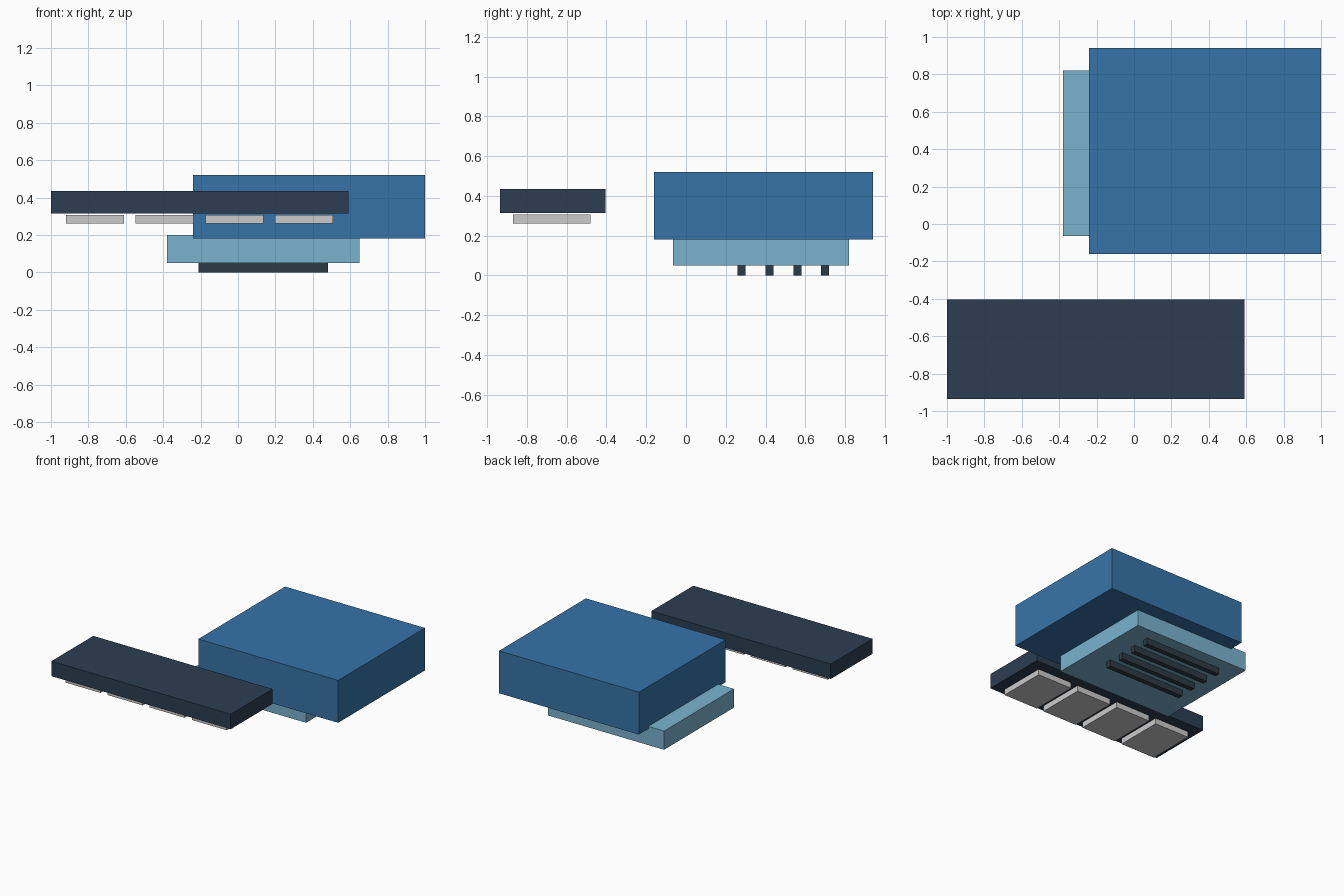
import bpy

if "Cube" in bpy.data.objects:
    bpy.data.objects.remove(bpy.data.objects["Cube"])


def material(name, rgb):
    mat = bpy.data.materials.new(name)
    mat.diffuse_color = (*rgb, 1.0)
    mat.use_nodes = True
    mat.node_tree.nodes["Principled BSDF"].inputs["Base Color"].default_value = mat.diffuse_color
    return mat


def box(name, x, y, z, mat=None):
    """Axis-aligned box from (min, max) ranges."""
    bpy.ops.mesh.primitive_cube_add(size=1, location=[(a + b) / 2 for a, b in (x, y, z)])
    obj = bpy.context.object
    obj.name = name
    obj.scale = [b - a for a, b in (x, y, z)]
    bpy.ops.object.transform_apply(location=False, rotation=False, scale=True)
    if mat:
        obj.data.materials.append(mat)
    return obj


blue = material("blue", (0.037, 0.175, 0.397))
light_blue = material("light_blue", (0.195, 0.456, 0.623))
navy = material("navy", (0.025, 0.047, 0.085))
charcoal = material("charcoal", (0.025, 0.044, 0.058))

# Main housing and the offset base under it
box("housing", (-0.24, 1.0), (-0.16, 0.94), (0.18, 0.52), blue)
box("base_plate", (-0.38, 0.65), (-0.065, 0.82), (0.05, 0.20), light_blue)

# Four parallel vent bars the base stands on
for i in range(4):
    y = 0.28 + 0.14 * i
    box(f"vent_bar_{i + 1}", (-0.21, 0.48), (y - 0.02, y + 0.02), (0.0, 0.05), charcoal)

# Separate display slab in front
box("display_panel", (-1.0, 0.59), (-0.935, -0.405), (0.315, 0.435), navy)

# Plain pads below the slab, in place of the raised characters
for i in range(4):
    x = -0.92 + 0.373 * i
    box(f"panel_pad_{i + 1}", (x, x + 0.31), (-0.87, -0.48), (0.26, 0.307))
